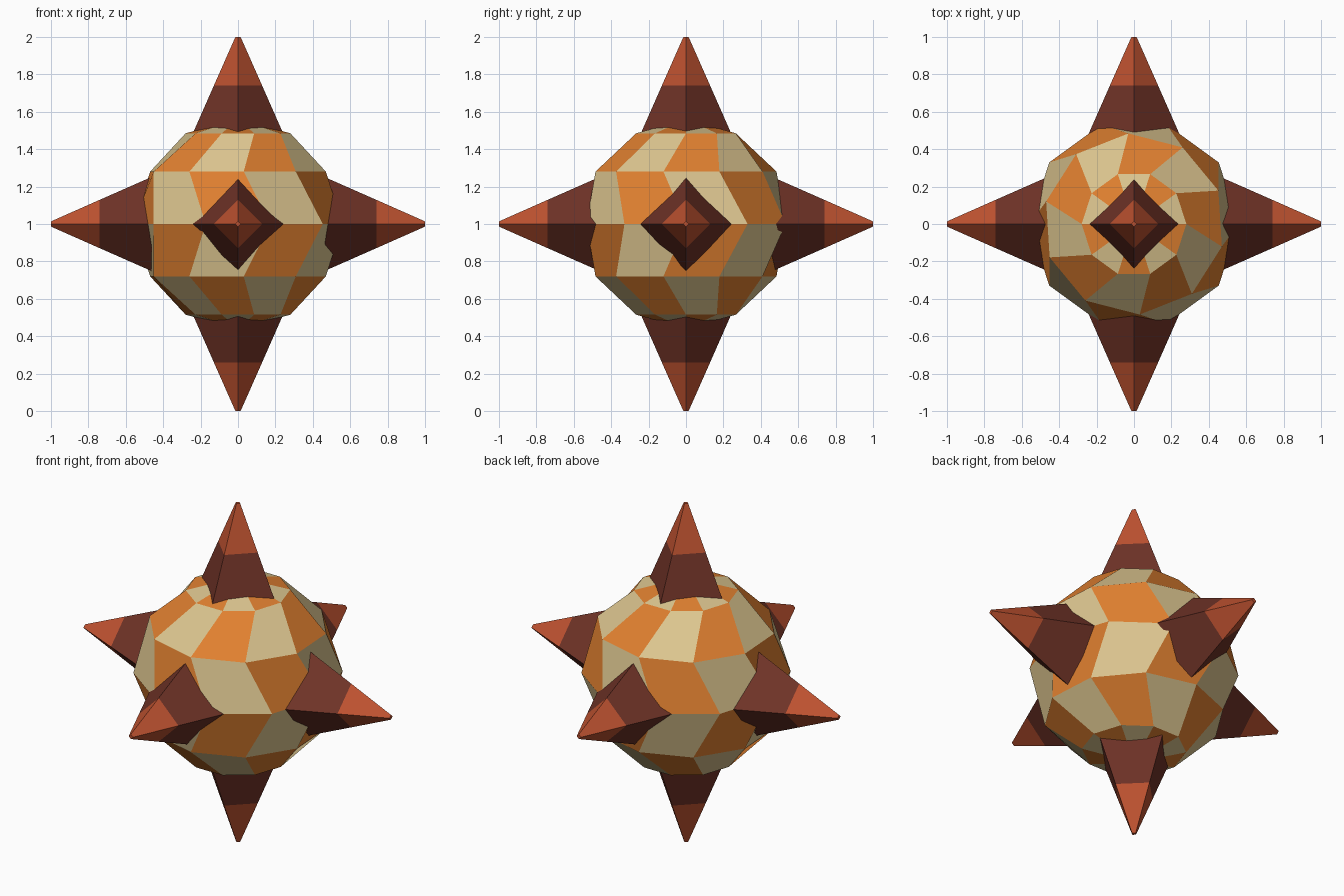
import bpy
from math import sin, cos, pi, radians
from mathutils import Matrix, Vector

cube = bpy.data.objects.get("Cube")
if cube:
    bpy.data.objects.remove(cube, do_unlink=True)


def material(name, rgb):
    mat = bpy.data.materials.new(name)
    mat.use_nodes = True
    color = (*rgb, 1.0)
    mat.diffuse_color = color
    mat.node_tree.nodes["Principled BSDF"].inputs["Base Color"].default_value = color
    return mat


cream = material("cream", (0.73, 0.57, 0.28))
orange = material("orange", (0.76, 0.22, 0.03))
maroon = material("dark_maroon", (0.16, 0.033, 0.02))
rust = material("rust_red", (0.52, 0.085, 0.03))

CENTER = Vector((0, 0, 1))


def add_object(name, verts, faces, mats, indices):
    mesh = bpy.data.meshes.new(name)
    mesh.from_pydata(verts, [], faces)
    for mat in mats:
        mesh.materials.append(mat)
    for poly, index in zip(mesh.polygons, indices):
        poly.material_index = index
    mesh.update()
    obj = bpy.data.objects.new(name, mesh)
    bpy.context.collection.objects.link(obj)
    return obj


# Checkered core: a faceted ball whose odd rings are turned against the even ones
RADIUS, SEGMENTS, BANDS = 0.56, 10, 6
TWIST = radians(-14.4)

verts = [CENTER + Vector((0, 0, RADIUS))]
for i in range(1, BANDS):
    polar = pi * i / BANDS
    for j in range(SEGMENTS):
        turn = 2 * pi * j / SEGMENTS + (TWIST if i % 2 == 0 else 0)
        verts.append(CENTER + RADIUS * Vector((sin(polar) * cos(turn),
                                               sin(polar) * sin(turn),
                                               cos(polar))))
verts.append(CENTER - Vector((0, 0, RADIUS)))


def ring_vert(i, j):
    if i == 0:
        return 0
    if i == BANDS:
        return len(verts) - 1
    return 1 + (i - 1) * SEGMENTS + j % SEGMENTS


faces, checks = [], []
for i in range(BANDS):
    for j in range(SEGMENTS):
        corners = [ring_vert(i + 1, j), ring_vert(i + 1, j + 1),
                   ring_vert(i, j + 1), ring_vert(i, j)]
        faces.append(list(dict.fromkeys(corners)))
        checks.append((i + j) % 2)
add_object("checkered_core", verts, faces, [cream, orange], checks)

# Six four-sided spikes with rust-red ends, rooted inside the core
PROFILE = [(0.42, 0.27), (0.74, 0.129), (1.0, 0.014)]  # distance, half width


def add_spike(name, rotation):
    points = [Vector((r * cos(k * pi / 2), r * sin(k * pi / 2), d))
              for d, r in PROFILE for k in range(4)]
    sides = [(4 * b + k, 4 * b + (k + 1) % 4, 4 * b + 4 + (k + 1) % 4, 4 * b + 4 + k)
             for b in range(2) for k in range(4)]
    sides += [(3, 2, 1, 0), (8, 9, 10, 11)]
    colors = [0] * 4 + [1] * 4 + [0, 1]
    add_object(name, [CENTER + rotation @ p for p in points], sides,
               [maroon, rust], colors)


for name, axis, degrees in [("top_spike", "X", 0), ("bottom_spike", "X", 180),
                            ("front_spike", "X", 90), ("back_spike", "X", -90),
                            ("left_spike", "Y", 90), ("right_spike", "Y", -90)]:
    add_spike(name, Matrix.Rotation(radians(degrees), 3, axis))
